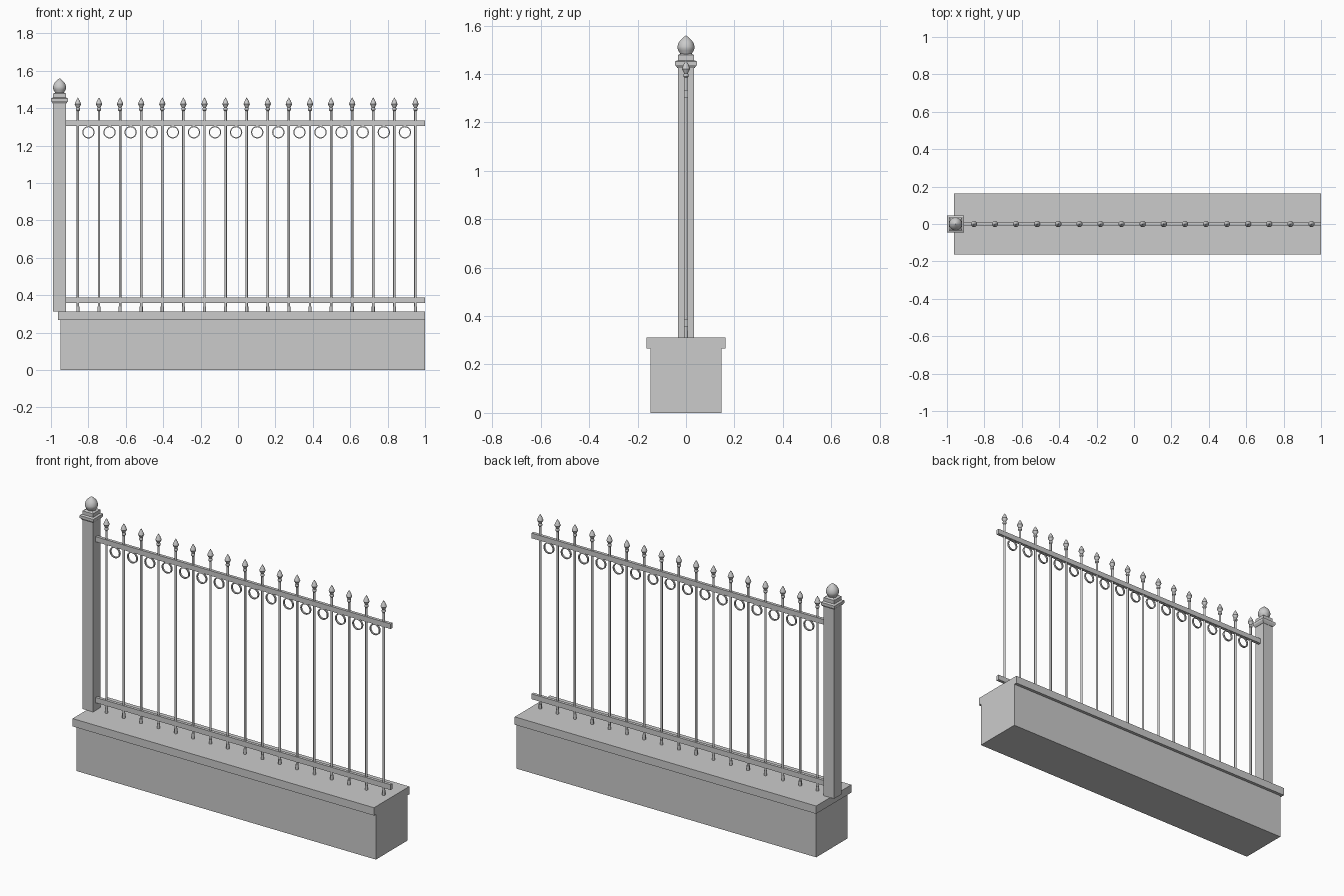
import bpy, bmesh, math
from mathutils import Matrix

cube = bpy.data.objects.get("Cube")
if cube:
    bpy.data.objects.remove(cube, do_unlink=True)

grey = bpy.data.materials.new("light grey")
grey.use_nodes = True
colour = (0.6, 0.6, 0.6, 1)
grey.diffuse_color = colour
grey.node_tree.nodes["Principled BSDF"].inputs["Base Color"].default_value = colour


def finish(name, bm, smooth=False):
    bmesh.ops.recalc_face_normals(bm, faces=bm.faces)
    mesh = bpy.data.meshes.new(name)
    bm.to_mesh(mesh)
    bm.free()
    mesh.materials.append(grey)
    obj = bpy.data.objects.new(name, mesh)
    bpy.context.collection.objects.link(obj)
    if smooth:
        bpy.ops.object.select_all(action='DESELECT')
        obj.select_set(True)
        bpy.context.view_layer.objects.active = obj
        bpy.ops.object.shade_smooth_by_angle(angle=math.radians(35))
    return obj


def box(name, x0, x1, half_y, z0, z1):
    bm = bmesh.new()
    size = Matrix.Diagonal((x1 - x0, 2 * half_y, z1 - z0, 1))
    place = Matrix.Translation(((x0 + x1) / 2, 0, (z0 + z1) / 2))
    bmesh.ops.create_cube(bm, size=1, matrix=place @ size)
    return finish(name, bm)


def lathe(bm, x, profile, sides, turn=0.0):
    """Closed solid of stacked rings from (radius, height) pairs."""
    rings = []
    for r, z in profile:
        rings.append([bm.verts.new((x + r * math.cos(turn + math.tau * i / sides),
                                    r * math.sin(turn + math.tau * i / sides), z))
                      for i in range(sides)])
    for a, b in zip(rings, rings[1:]):
        for i in range(sides):
            j = (i + 1) % sides
            bm.faces.new((a[i], a[j], b[j], b[i]))
    bm.faces.new(rings[0])
    bm.faces.new(rings[-1])


def ring(bm, x, z, outer, inner, half_y, sides=24):
    """Flat band standing upright in the fence plane."""
    section = [(outer, -half_y), (outer, half_y), (inner, half_y), (inner, -half_y)]
    loops = []
    for i in range(sides):
        a = math.tau * i / sides
        loops.append([bm.verts.new((x + r * math.cos(a), y, z + r * math.sin(a)))
                      for r, y in section])
    for i in range(sides):
        a, b = loops[i], loops[(i + 1) % sides]
        for k in range(4):
            m = (k + 1) % 4
            bm.faces.new((a[k], a[m], b[m], b[k]))


# Masonry base and coping
box("base_wall", -0.95, 1.0, 0.146, 0, 0.266)
box("base_coping", -0.962, 1.0, 0.164, 0.266, 0.312)

# Corner post with square stepped cap
POST_X = -0.954
box("post", POST_X - 0.034, POST_X + 0.034, 0.034, 0.312, 1.44)
bm = bmesh.new()
cap = [(0.036, 1.425), (0.045, 1.438), (0.045, 1.452), (0.034, 1.457),
       (0.034, 1.478), (0.022, 1.484)]
lathe(bm, POST_X, [(r * math.sqrt(2), z) for r, z in cap], 4, math.pi / 4)
finish("post_cap", bm)

# Acorn finial on the post
bm = bmesh.new()
lathe(bm, POST_X, [(0.022, 1.475), (0.025, 1.486), (0.032, 1.497), (0.035, 1.507),
                   (0.035, 1.514), (0.032, 1.526), (0.026, 1.537), (0.017, 1.546),
                   (0.008, 1.554), (0.001, 1.559)], 24)
finish("post_finial", bm, smooth=True)

# Horizontal rails
box("bottom_rail", -0.922, 1.0, 0.009, 0.357, 0.388)
box("top_rail", -0.922, 1.0, 0.009, 1.304, 1.334)

# Pickets with feet, spear heads and rings between them
COUNT, FIRST, STEP = 17, -0.856, 0.1128
bars, heads, feet, rings = (bmesh.new() for _ in range(4))
for i in range(COUNT):
    x = FIRST + i * STEP
    lathe(bars, x, [(0.0065, 0.312), (0.0065, 1.40)], 12)
    lathe(feet, x, [(0.0085, 0.312), (0.0085, 0.34)], 12)
    lathe(heads, x, [(0.007, 1.385), (0.011, 1.39), (0.011, 1.398), (0.008, 1.403),
                     (0.017, 1.421), (0.011, 1.438), (0.001, 1.456)], 12)
    if i < COUNT - 1:
        ring(rings, x + STEP / 2, 1.271, 0.033, 0.027, 0.005)
finish("picket_bars", bars, smooth=True)
finish("picket_feet", feet, smooth=True)
finish("picket_spear_heads", heads, smooth=True)
finish("ornament_rings", rings, smooth=True)
